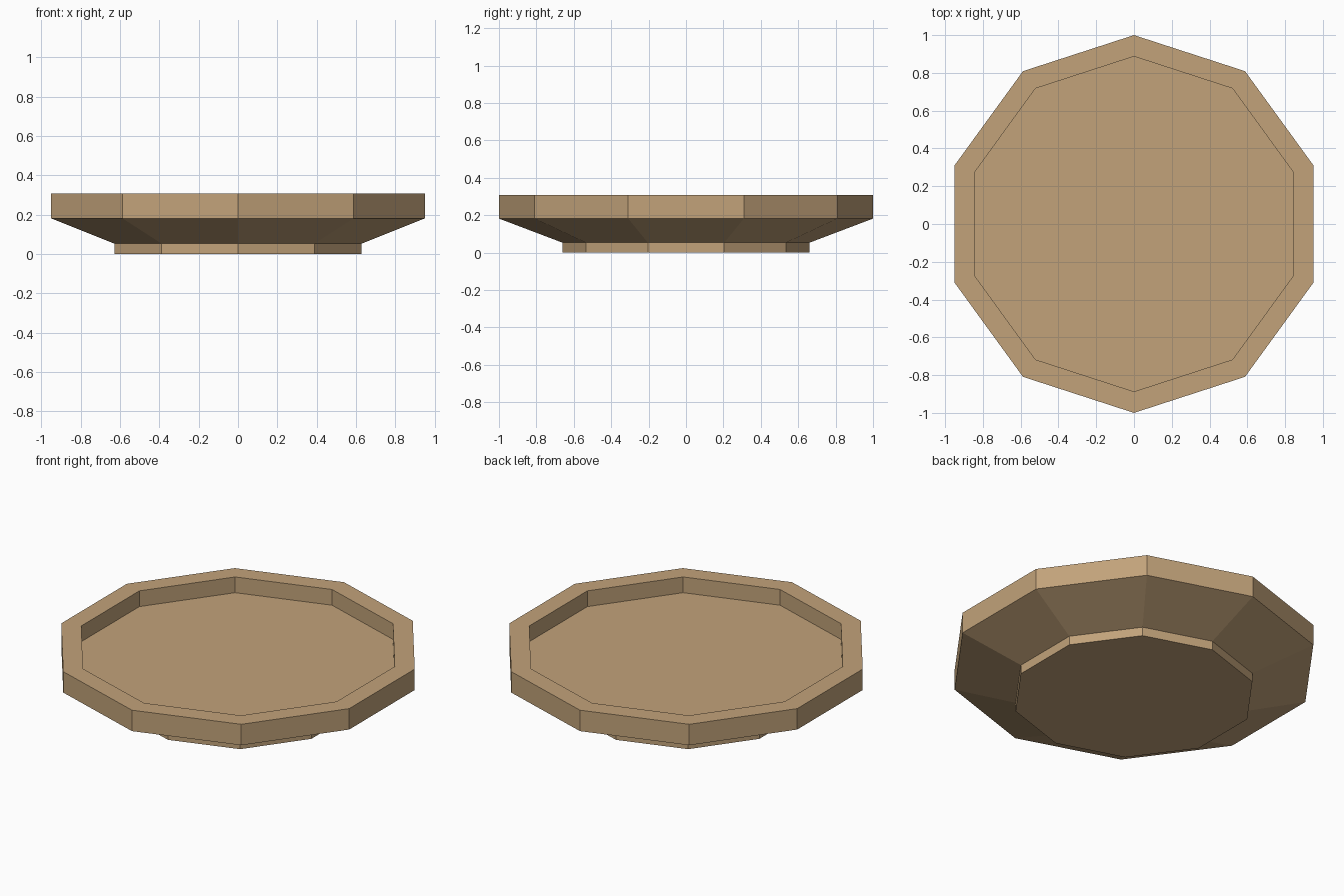
import bpy, bmesh, math

if "Cube" in bpy.data.objects:
    bpy.data.objects.remove(bpy.data.objects["Cube"])

SIDES = 10

# one flat tan clay colour
clay = bpy.data.materials.new("tan clay")
clay.diffuse_color = (0.54, 0.365, 0.195, 1)
clay.use_nodes = True
clay.node_tree.nodes["Principled BSDF"].inputs["Base Color"].default_value = clay.diffuse_color

# dish profile: (radius, height) from underside, round the rim, to the inner floor
profile = [(0.66, 0.0), (0.66, 0.053), (1.0, 0.182), (1.0, 0.307),
           (0.887, 0.307), (0.887, 0.213)]

bm = bmesh.new()
rings = []
for r, z in profile:
    ring = []
    for i in range(SIDES):
        a = math.pi / 2 + 2 * math.pi * i / SIDES
        ring.append(bm.verts.new((r * math.cos(a), r * math.sin(a), z)))
    rings.append(ring)

# walls between neighbouring rings
for low, high in zip(rings, rings[1:]):
    for i in range(SIDES):
        j = (i + 1) % SIDES
        bm.faces.new((low[i], low[j], high[j], high[i]))

# foot underside and dish floor
bm.faces.new(rings[0][::-1])
bm.faces.new(rings[-1])
bmesh.ops.recalc_face_normals(bm, faces=bm.faces)

mesh = bpy.data.meshes.new("shallow_dish")
bm.to_mesh(mesh)
bm.free()
mesh.materials.append(clay)
dish = bpy.data.objects.new("shallow_dish", mesh)
bpy.context.collection.objects.link(dish)
